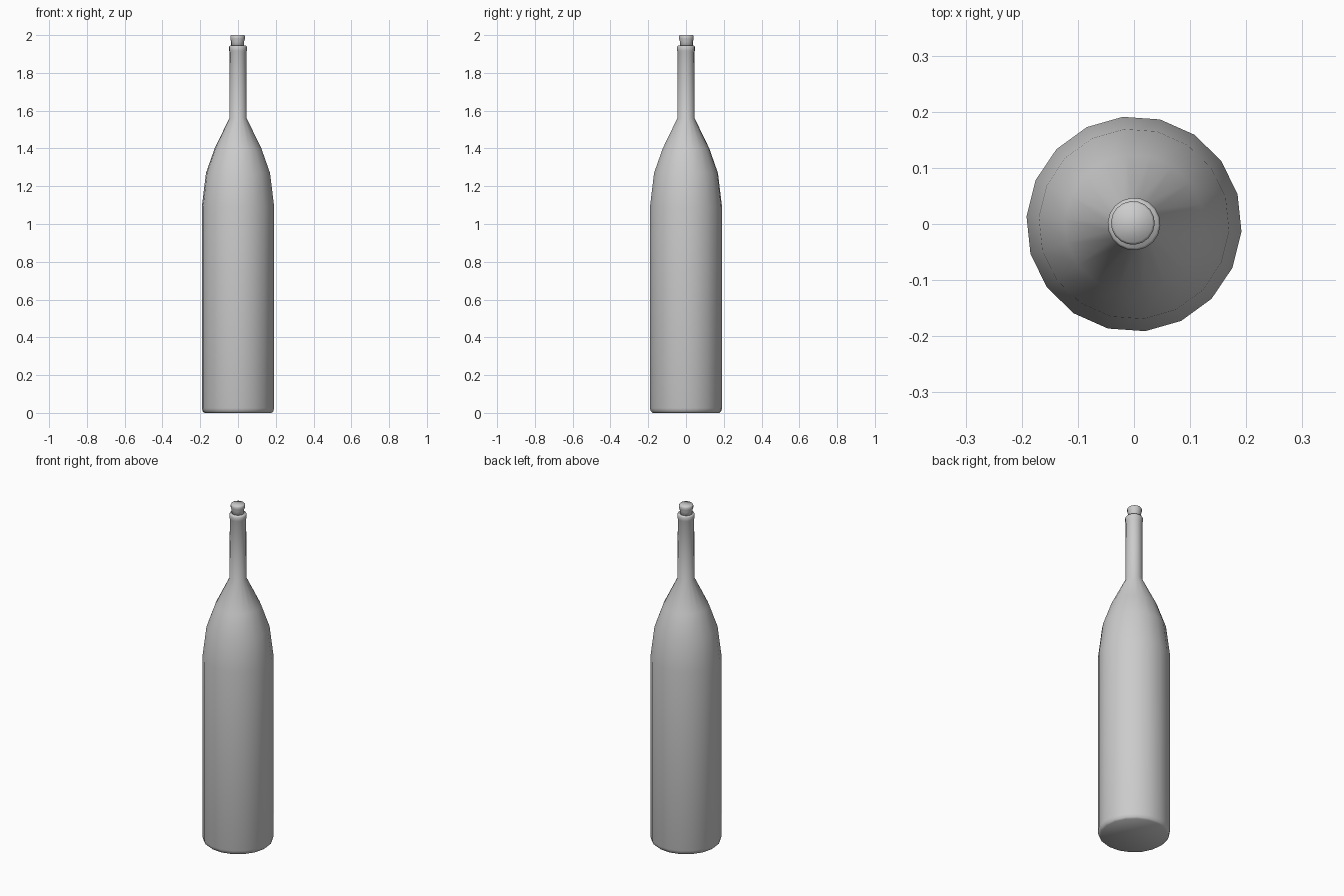
import bpy
import bmesh
from math import cos, sin, tau, radians

SIDES = 18
PHASE = radians(16)

cube = bpy.data.objects.get("Cube")
if cube:
    bpy.data.objects.remove(cube, do_unlink=True)

grey = bpy.data.materials.new("plain grey")
grey.use_nodes = True
colour = (0.6, 0.6, 0.6, 1)
grey.diffuse_color = colour
grey.node_tree.nodes["Principled BSDF"].inputs["Base Color"].default_value = colour


def lathe(name, profile, centre=(0, 0)):
    """Turn a (radius, height) profile around z, closed by a cap at each end."""
    bm = bmesh.new()
    rings = []
    for r, z in profile:
        rings.append([bm.verts.new((centre[0] + r * cos(PHASE + tau * i / SIDES),
                                    centre[1] + r * sin(PHASE + tau * i / SIDES), z))
                      for i in range(SIDES)])
    for low, high in zip(rings, rings[1:]):
        for i in range(SIDES):
            j = (i + 1) % SIDES
            bm.faces.new((low[i], low[j], high[j], high[i]))
    bm.faces.new(rings[0][::-1])
    bm.faces.new(rings[-1])
    for face in bm.faces:
        face.smooth = True
    mesh = bpy.data.meshes.new(name)
    bm.to_mesh(mesh)
    bm.free()
    mesh.materials.append(grey)
    obj = bpy.data.objects.new(name, mesh)
    bpy.context.collection.objects.link(obj)
    return obj


# Body, shoulder, neck and lip in one turned shape
lathe("bottle", [
    (0.178, 0), (0.187, 0.008), (0.192, 0.025),
    (0.192, 1.09), (0.17, 1.27), (0.124, 1.40), (0.046, 1.56),
    (0.044, 1.91), (0.047, 1.918), (0.047, 1.938), (0.043, 1.945)])

# Stopper with a flared head
lathe("stopper", [
    (0.034, 1.93), (0.034, 1.965), (0.039, 1.98), (0.039, 1.993), (0.035, 2.0)],
    centre=(-0.002, 0.002))
